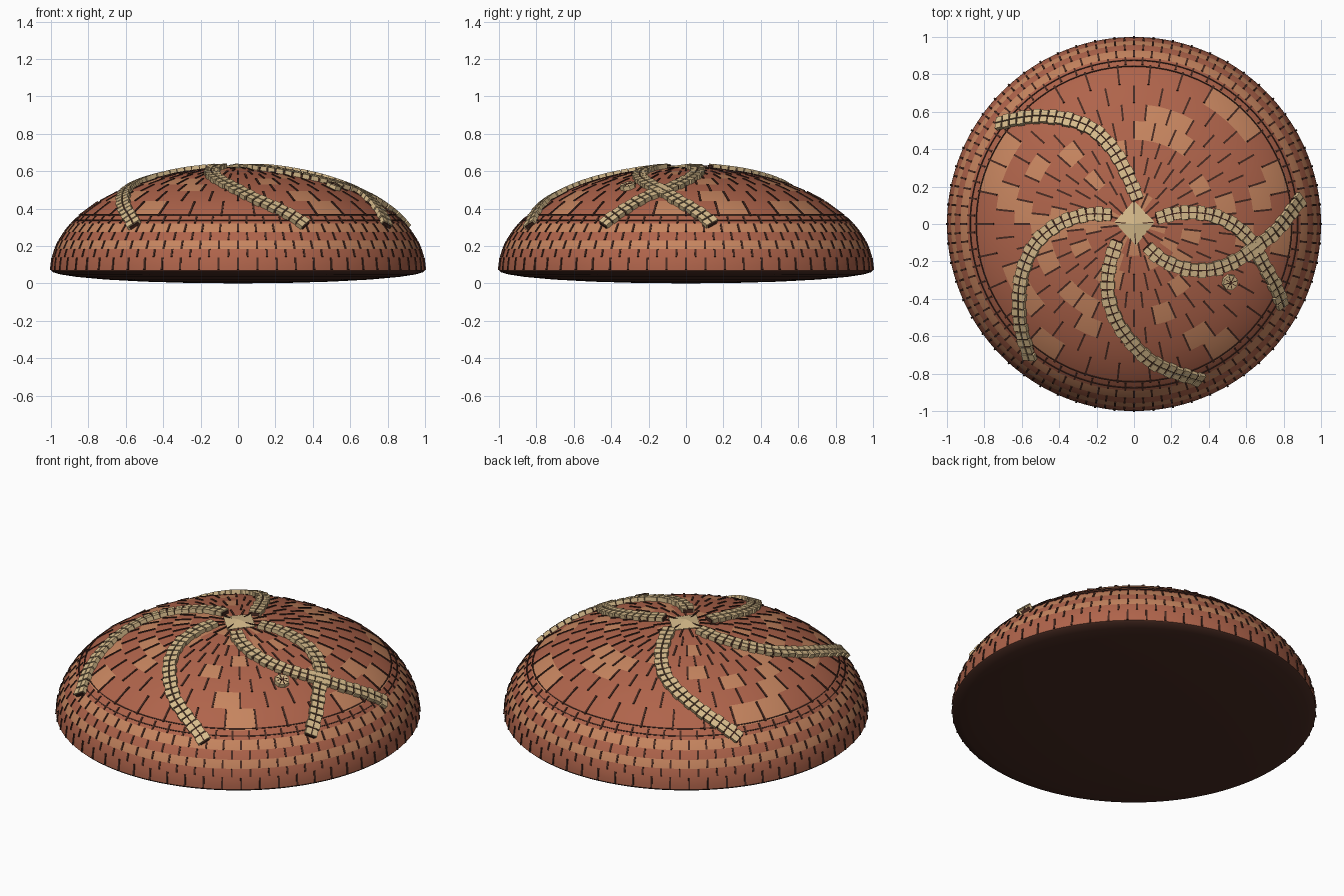
import bpy, bmesh, math, random
from mathutils import Vector

if "Cube" in bpy.data.objects:
    bpy.data.objects.remove(bpy.data.objects["Cube"])

random.seed(4)
Z0, H = 0.07, 0.55            # rim height and dome height


def mat(name, rgb):
    m = bpy.data.materials.new(name)
    m.diffuse_color = (*rgb, 1)
    m.use_nodes = True
    m.node_tree.nodes["Principled BSDF"].inputs["Base Color"].default_value = m.diffuse_color
    return m


CLAY = mat("clay", (0.43, 0.127, 0.07))
PALE = mat("pale_clay", (0.57, 0.235, 0.115))
DARK = mat("mortar", (0.065, 0.024, 0.016))
TAN = mat("tan_stone", (0.68, 0.50, 0.26))


def finish(bm, name, mats, smooth=False):
    bmesh.ops.recalc_face_normals(bm, faces=bm.faces)
    me = bpy.data.meshes.new(name)
    bm.to_mesh(me)
    bm.free()
    for m in mats:
        me.materials.append(m)
    ob = bpy.data.objects.new(name, me)
    bpy.context.collection.objects.link(ob)
    if smooth:
        bpy.context.view_layer.objects.active = ob
        ob.select_set(True)
        bpy.ops.object.shade_smooth_by_angle(angle=math.radians(35))
        ob.select_set(False)
    return ob


def height(r):
    return Z0 + H * math.sqrt(max(0, 1 - r * r))


def radius(z):
    return math.sqrt(max(0, 1 - ((z - Z0) / H) ** 2))


def surf(r, a):
    return Vector((r * math.cos(a), r * math.sin(a), height(r)))


def normal(p):
    return Vector((p.x, p.y, (p.z - Z0) / H ** 2)).normalized()


def box(bm, c, along, up, l, w, lo, hi):
    """Block on the surface: l along the direction, w across, lo..hi along the normal."""
    side = up.cross(along).normalized()
    along = side.cross(up).normalized()
    v = [bm.verts.new(c + along * (i * l / 2) + side * (j * w / 2) + up * k)
         for k in (lo, hi) for i, j in ((-1, -1), (1, -1), (1, 1), (-1, 1))]
    for f in ((3, 2, 1, 0), (4, 5, 6, 7), (0, 1, 5, 4), (1, 2, 6, 5), (2, 3, 7, 6), (3, 0, 4, 7)):
        bm.faces.new([v[i] for i in f])


# Brick courses: (outer radius, inner radius, bricks around, kind)
N = 120
zs = [0.07, 0.14, 0.185, 0.23, 0.275, 0.32, height(0.85)]
courses = [(radius(a), radius(b), 60) for a, b in zip(zs, zs[1:])]
rs = [0.85, 0.74, 0.64, 0.55, 0.45, 0.36, 0.26, 0.17, 0.06]
courses += [(a, b, 30) for a, b in zip(rs, rs[1:])]

# Dome shell with coloured bricks, and raised dark joints
bm, jm = bmesh.new(), bmesh.new()


def ring(r, z):
    return [bm.verts.new((r * math.cos(2 * math.pi * i / N), r * math.sin(2 * math.pi * i / N), z))
            for i in range(N)]


def bridge(a, b, color):
    for i in range(N):
        j = (i + 1) % N
        bm.faces.new((a[i], a[j], b[j], b[i])).material_index = color(i)


rim = prev = ring(1, Z0)
for row, (r0, r1, n) in enumerate(courses):
    per = N // n
    off = (row % 2) * per // 2
    if n == 60:
        pale = [row in (2, 4) or random.random() < 0.06] * n if row in (2, 4) else [False] * n
    else:
        pale = [random.random() < 0.2 for _ in range(n)]
    z0, z1 = height(r0), height(r1)
    for k in range(1, 4):
        z = z0 + (z1 - z0) * k / 3
        cur = ring(r1 if k == 3 else radius(z), z)
        bridge(prev, cur, lambda i: int(pale[((i + off) % N) // per]))
        prev = cur
    for b in range(n):
        if r0 < 0.3 and b % 2:
            continue
        a = 2 * math.pi * (b * per - off) / N
        p, q = surf(r0, a), surf(r1, a)
        zm = (p.z + q.z) / 2
        c = surf(radius(zm), a)
        box(jm, c, q - p, normal(c), (q - p).length * 0.93, 0.010, -0.01, 0.004)
top = bm.verts.new((0, 0, Z0 + H))
for i in range(N):
    bm.faces.new((prev[i], prev[(i + 1) % N], top))

# Shallow dark underside
prev = rim
for t in (8, 18, 30, 45, 60, 75):
    a = math.radians(t)
    cur = ring(math.cos(a), Z0 - 0.07 * math.sin(a))
    bridge(prev, cur, lambda i: 2)
    prev = cur
low = bm.verts.new((0, 0, 0))
for i in range(N):
    bm.faces.new((prev[i], prev[(i + 1) % N], low)).material_index = 2
finish(bm, "brick_dome", [CLAY, PALE, DARK], True)

# Thin mortar rings round the shoulder
for r in (0.843, 0.875):
    for i in range(90):
        a = 2 * math.pi * i / 90
        p = surf(r, a)
        box(jm, p, Vector((-math.sin(a), math.cos(a), 0)), normal(p), 2 * math.pi * r / 89, 0.006, -0.008, 0.004)
finish(jm, "mortar_joints", [DARK])

# Five curling arms of paired blocks
ARMS = [
    [(.02, .13), (-.03, .25), (-.1, .38), (-.2, .49), (-.33, .55), (-.48, .57), (-.6, .56), (-.73, .53)],
    [(-.12, .05), (-.25, .05), (-.4, 0), (-.52, -.1), (-.59, -.25), (-.61, -.4), (-.6, -.55), (-.55, -.72)],
    [(-.09, -.09), (-.13, -.22), (-.14, -.36), (-.1, -.5), (-.02, -.62), (.08, -.72), (.2, -.78), (.36, -.83)],
    [(.07, -.12), (.15, -.19), (.28, -.24), (.42, -.24), (.55, -.19), (.65, -.12), (.76, -.03), (.89, .14)],
    [(.12, .03), (.25, .06), (.4, .05), (.52, 0), (.62, -.09), (.68, -.2), (.75, -.33), (.79, -.44)],
]


def on_dome(v):
    return Vector((v.x, v.y, height(v.length)))


def spline(pts, steps=24):
    p = [Vector(q) for q in pts]
    p = [2 * p[0] - p[1]] + p + [2 * p[-1] - p[-2]]
    out = []
    for a, b, c, d in zip(p, p[1:], p[2:], p[3:]):
        for s in range(steps):
            t = s / steps
            out.append(on_dome(0.5 * (2 * b + (c - a) * t + (2 * a - 5 * b + 4 * c - d) * t * t
                                      + (3 * b - a - 3 * c + d) * t ** 3)))
    return out + [on_dome(p[-2])]


for k, pts in enumerate(ARMS):
    path = spline(pts)
    dist = [0]
    for a, b in zip(path, path[1:]):
        dist.append(dist[-1] + (b - a).length)
    count = round(dist[-1] / 0.044)
    pitch = dist[-1] / count
    blocks, seam = bmesh.new(), bmesh.new()
    for n in range(count):
        s = (n + 0.5) * pitch
        i = max(j for j in range(len(path) - 1) if dist[j] <= s)
        c, d = path[i].lerp(path[i + 1], (s - dist[i]) / (dist[i + 1] - dist[i])), path[i + 1] - path[i]
        up = normal(c)
        side = up.cross(d).normalized()
        w = 0.036 if n % 2 else 0.031
        for sg in (-1, 1):
            box(blocks, c + side * sg * (w / 2 + 0.003), d, up, pitch - 0.007, w, -0.012, 0.024)
        box(seam, c, d, up, pitch * 1.1, 0.056, -0.012, 0.017)
    finish(blocks, f"arm_blocks_{k + 1}", [TAN])
    finish(seam, f"arm_seam_{k + 1}", [DARK])

# Low pyramid where the arms meet, with dark ridges
bm, rm = bmesh.new(), bmesh.new()
corners = [(0, .125), (.11, .01), (.01, -.115), (-.105, .01)]
up = [bm.verts.new((x, y, 0.622)) for x, y in corners]
dn = [bm.verts.new((x, y, 0.595)) for x, y in corners]
tip = bm.verts.new((0, 0, 0.638))
for i in range(4):
    j = (i + 1) % 4
    bm.faces.new((up[i], up[j], tip))
    bm.faces.new((dn[i], dn[j], up[j], up[i]))
    p, q = Vector((*corners[i], 0.622)), Vector((0, 0, 0.638))
    box(rm, (p + q) / 2, q - p, Vector((0, 0, 1)), (q - p).length * 0.9, 0.005, -0.004, 0.001)
bm.faces.new(dn)
finish(bm, "centre_pyramid", [TAN])
finish(rm, "centre_ridges", [DARK])

# Small eight-sided button with spokes
c = on_dome(Vector((0.51, -0.31)))
n = normal(c)
bm, rm = bmesh.new(), bmesh.new()
rot = n.to_track_quat('Z', 'Y')
bmesh.ops.create_cone(bm, cap_ends=True, segments=8, radius1=0.045, radius2=0.042, depth=0.035)
for v in bm.verts:
    v.co = rot @ v.co + c + n * 0.004
for i in range(4):
    a = math.pi * i / 4
    box(rm, c + n * 0.02, rot @ Vector((math.cos(a), math.sin(a), 0)), n, 0.07, 0.004, -0.004, 0.003)
finish(bm, "button", [TAN])
finish(rm, "button_spokes", [DARK])
